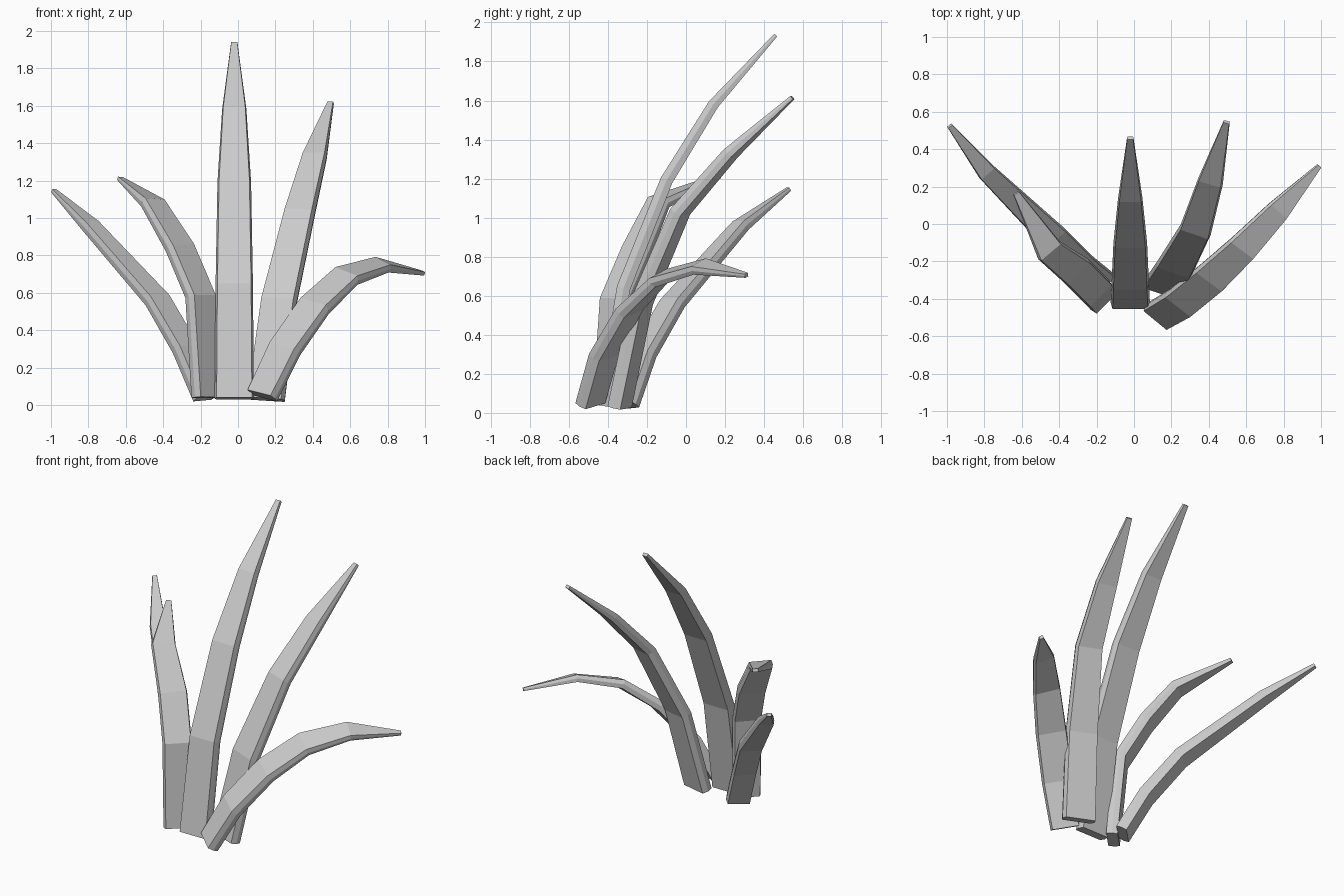
import bpy, bmesh
from mathutils import Vector


def blade(name, path, across, widths, thick=(0.07, 0.07, 0.065, 0.055, 0.045, 0.02)):
    """Flattened six-sided blade swept along a path; 'across' is its width direction."""
    pts = [Vector(p) for p in path]
    n = len(pts)
    bm = bmesh.new()
    rings = []
    for i, p in enumerate(pts):
        tangent = (pts[min(i + 1, n - 1)] - pts[max(i - 1, 0)]).normalized()
        side = Vector(across)
        side = (side - tangent * side.dot(tangent)).normalized()
        normal = side.cross(tangent)
        w = widths[i] / 2
        t = thick[i if i < n - 1 else -1] / 2
        section = [(-0.9, 1), (0.9, 1), (1, 0), (0.9, -1), (-0.9, -1), (-1, 0)]
        rings.append([bm.verts.new(p + side * w * u + normal * t * v) for u, v in section])
    for a, b in zip(rings, rings[1:]):
        for k in range(6):
            j = (k + 1) % 6
            bm.faces.new((a[k], a[j], b[j], b[k]))
    bm.faces.new(rings[0])
    bm.faces.new(rings[-1])
    bmesh.ops.recalc_face_normals(bm, faces=bm.faces)
    mesh = bpy.data.meshes.new(name)
    bm.to_mesh(mesh)
    bm.free()
    bpy.context.collection.objects.link(bpy.data.objects.new(name, mesh))


# Tall centre leaf
blade("centre_leaf",
      [(-0.02, -0.42, 0.035), (-0.02, -0.32, 0.64), (-0.02, -0.10, 1.19),
       (-0.02, 0.14, 1.58), (-0.02, 0.46, 1.935)],
      (1, 0, 0), (0.21, 0.20, 0.18, 0.13, 0.035))

# Tall right leaf
blade("right_tall_leaf",
      [(0.15, -0.34, 0.03), (0.22, -0.23, 0.56), (0.33, -0.03, 1.03),
       (0.41, 0.23, 1.33), (0.495, 0.545, 1.615)],
      (0.95, -0.3, 0), (0.21, 0.20, 0.17, 0.135, 0.035))

# Drooping right leaf
blade("right_drooping_leaf",
      [(0.13, -0.49, 0.05), (0.25, -0.42, 0.30), (0.41, -0.29, 0.53),
       (0.58, -0.13, 0.69), (0.77, 0.07, 0.75), (0.99, 0.31, 0.705)],
      (0.11, -0.11, -0.06), (0.18, 0.19, 0.19, 0.17, 0.13, 0.025))

# Short curled left leaf
blade("left_curled_leaf",
      [(-0.17, -0.40, 0.04), (-0.20, -0.36, 0.58), (-0.31, -0.25, 0.84),
       (-0.455, -0.14, 1.08), (-0.63, 0.165, 1.21)],
      (0.7, 0.7, 0), (0.17, 0.18, 0.18, 0.15, 0.035))

# Far left leaf
blade("left_outer_leaf",
      [(-0.17, -0.31, 0.04), (-0.28, -0.22, 0.30), (-0.43, -0.07, 0.56),
       (-0.79, 0.28, 0.96), (-0.985, 0.525, 1.145)],
      (0.7, 0.7, 0.1), (0.15, 0.15, 0.15, 0.10, 0.03))
